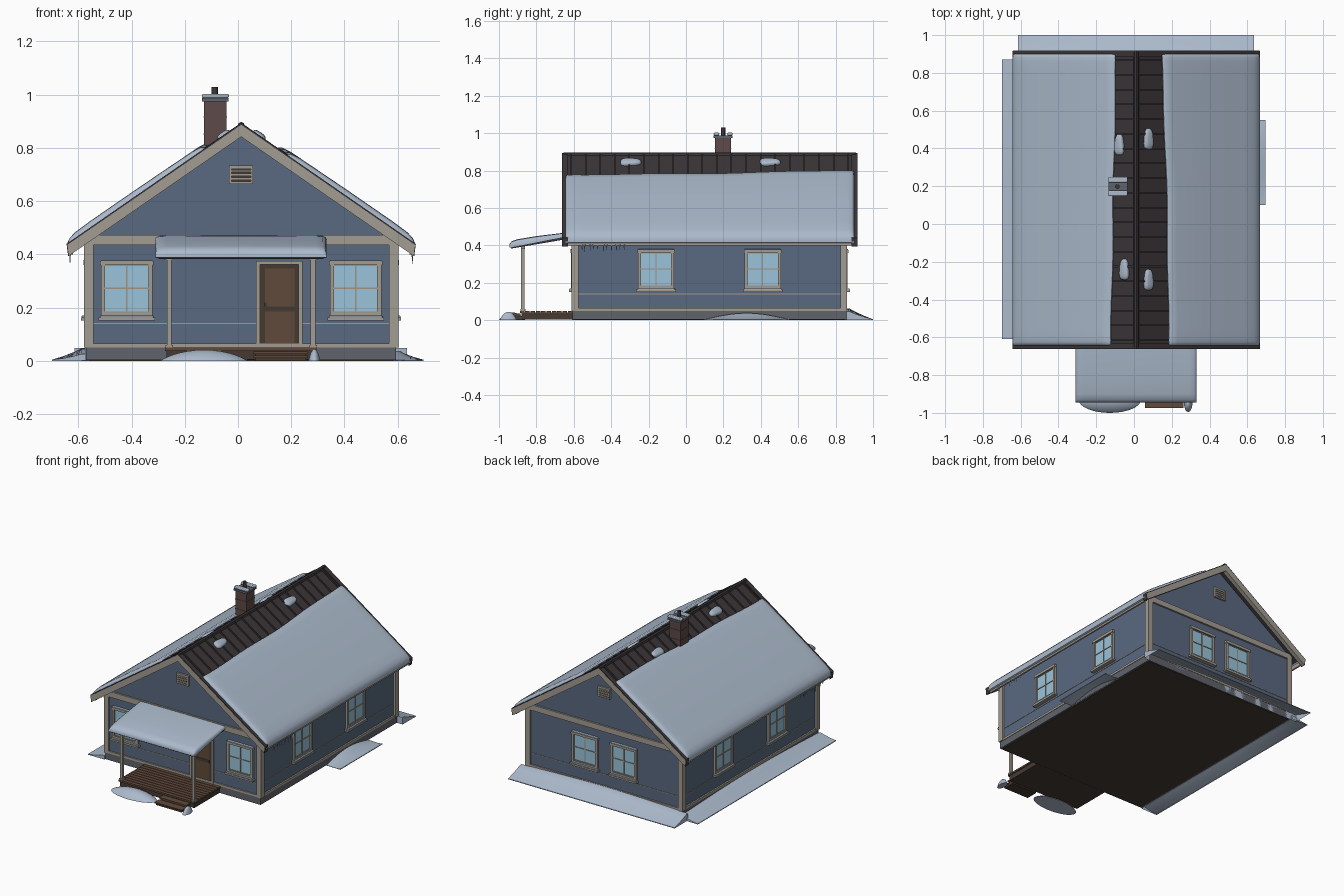
import bpy, bmesh, math, random
from mathutils import Vector, Matrix

if "Cube" in bpy.data.objects:
    bpy.data.objects.remove(bpy.data.objects["Cube"])

random.seed(4)
CX = 0.012                      # house axis sits slightly right of x = 0
Y0, Y1 = -0.6, 0.85             # wall ends
W = 0.575                       # half wall width


def mat(name, r, g, b):
    m = bpy.data.materials.new(name)
    m.diffuse_color = (r, g, b, 1)
    m.use_nodes = True
    m.node_tree.nodes["Principled BSDF"].inputs["Base Color"].default_value = m.diffuse_color
    return m


WALL = mat("blue_siding", 0.10, 0.14, 0.215)
TRIM = mat("beige_trim", 0.37, 0.34, 0.29)
SNOW = mat("snow", 0.41, 0.49, 0.60)
ROOF = mat("dark_metal", 0.045, 0.037, 0.04)
STONE = mat("foundation", 0.12, 0.125, 0.15)
WOOD = mat("brown_wood", 0.12, 0.068, 0.043)
DARK = mat("dark_wood", 0.06, 0.042, 0.032)
GLASS = mat("glass", 0.32, 0.55, 0.70)
BRICK = mat("brick", 0.11, 0.068, 0.065)


def roof_z(d):
    return 0.885 - 0.69 * abs(d)


def make(name, bm, m, smooth=None, bevel=0):
    bmesh.ops.recalc_face_normals(bm, faces=bm.faces)
    bmesh.ops.translate(bm, verts=bm.verts, vec=(CX, 0, 0))
    me = bpy.data.meshes.new(name)
    bm.to_mesh(me)
    bm.free()
    me.materials.append(m)
    ob = bpy.data.objects.new(name, me)
    bpy.context.collection.objects.link(ob)
    if bevel:
        b = ob.modifiers.new("bevel", 'BEVEL')
        b.width, b.segments = bevel, 2
    if smooth:
        bpy.ops.object.select_all(action='DESELECT')
        ob.select_set(True)
        bpy.context.view_layer.objects.active = ob
        bpy.ops.object.shade_smooth_by_angle(angle=math.radians(smooth))
    return ob


def loft(bm, rings, closed=True):
    vs = [[bm.verts.new(p) for p in r] for r in rings]
    n = len(vs[0])
    for a, b in zip(vs, vs[1:]):
        for i in range(n if closed else n - 1):
            bm.faces.new((a[i], a[(i + 1) % n], b[(i + 1) % n], b[i]))
    bm.faces.new(vs[0])
    bm.faces.new(vs[-1])


def prism(bm, pts, y0, y1):
    loft(bm, [[(x, y, z) for x, z in pts] for y in (y0, y1)])


def box(bm, x0, x1, y0, y1, z0, z1, M=None):
    pts = [[(x, y0, z0), (x, y1, z0), (x, y1, z1), (x, y0, z1)] for x in (x0, x1)]
    loft(bm, [[M @ Vector(p) if M else p for p in r] for r in pts])


def boxes(name, m, dims, **kw):
    bm = bmesh.new()
    for d in dims:
        box(bm, *d)
    return make(name, bm, m, **kw)


# Foundation, floor and gabled wall body
boxes("foundation", STONE, [(-.582, .582, -.607, .857, .004, .055)])
boxes("floor_underside", DARK, [(-.57, .57, -.6, .848, 0, .01)])
bm = bmesh.new()
prism(bm, [(-W, .05), (W, .05), (W, roof_z(W) - .015), (0, .87), (-W, roof_z(W) - .015)], Y0, Y1)
make("walls", bm, WALL)

# Corner boards, base boards, belts and gable friezes
bm = bmesh.new()
for s in (-1, 1):
    for ya, yb in ((-.612, -.575), (.825, .862)):
        box(bm, *sorted((s * .555, s * .59)), ya, yb, .05, .45)
    for z0, z1, t in ((.05, .065, .01), (.138, .142, .003)):
        box(bm, *sorted((s * .57, s * (W + t))), Y0, Y1, z0, z1)
for ya, yb in ((-.612, -.59), (.84, .862)):
    box(bm, -.59, .59, ya, yb, .435, .473)
    box(bm, -.56, .56, ya + .003, yb - .003, .05, .065)
    box(bm, -.56, .56, ya + .009, yb - .009, .138, .142)
make("wall_trim", bm, TRIM)

# Roof slab with standing seams, ridge cap and metal edge covers
bm = bmesh.new()
prism(bm, [(0, .885), (.65, roof_z(.65)), (.65, roof_z(.65) - .02), (0, .86),
           (-.65, roof_z(.65) - .02), (-.65, roof_z(.65))], -.65, .905)
for s in (-1, 1):
    for i in range(20):
        y = -.615 + i * .078
        prism(bm, [(0, .88), (s * .648, roof_z(.648) - .005), (s * .648, roof_z(.648) + .01), (0, .895)],
              y - .004, y + .004)
    for ya, yb in ((-.662, -.63), (.885, .917)):
        prism(bm, [(0, .886), (s * .652, .436), (s * .647, .395), (s * .65, .395), (s * .656, .44), (0, .894)], ya, yb)
prism(bm, [(-.014, .88), (-.01, .893), (0, .898), (.01, .893), (.014, .88)], -.655, .91)
make("roof", bm, ROOF)

# Barge boards and eave fascias
bm = bmesh.new()
for s in (-1, 1):
    for ya, yb in ((-.663, -.635), (.89, .918)):
        prism(bm, [(0, .887), (s * .653, .436), (s * .647, .395), (0, .842)], ya, yb)
    box(bm, *sorted((s * .632, s * .643)), -.64, .895, .4, .43)
make("barge_boards", bm, TRIM)

# Thick snow blankets on both roof slopes
for s, side in ((-1, "left"), (1, "right")):
    bm = bmesh.new()
    rings = []
    N = 28
    ys = [-.643, -.638, -.625] + [-.6 + 1.46 * i / N for i in range(N + 1)] + [.883, .895, .899]
    ks = [.35, .75, .93] + [1] * (N + 1) + [.93, .75, .35]
    for y, k in zip(ys, ks):
        t = (y + .64) / 1.54
        e = (.168 - .037 * t ** 2 if s > 0 else .132 - .026 * t) + .003 * math.sin(y * 9)
        prof = [(e, -.004), (e + .003, .012), (e + .018, .023), (e + .05, .029), (.4, .032),
                (.57, .032), (.625, .029), (.645, .021), (.655, .005), (.653, -.018), (.642, -.03), (.62, -.015)]
        rings.append([(s * d, y, roof_z(d) + h * (k if h > 0 else 1)) for d, h in prof])
    loft(bm, rings)
    make("roof_snow_" + side, bm, SNOW, smooth=50)


# Leftover snow clumps lying on the roof near the ridge
bm = bmesh.new()
for x, y in ((-.088, .42), (.063, .45), (-.062, -.24), (.063, -.295)):
    R = Matrix.Translation((x, y, roof_z(x))) @ Matrix.Rotation(math.copysign(math.atan(.69), x), 4, 'Y')
    for v in bmesh.ops.create_uvsphere(bm, u_segments=24, v_segments=12, radius=1)['verts']:
        c = Vector([math.copysign(abs(a) ** .65, a) for a in v.co])
        taper = 1 - .2 * c.y
        v.co = R @ Vector((c.x * .027 * taper, c.y * .056, c.z * .02))
make("ridge_snow_clumps", bm, SNOW, smooth=60)

# Low snow heaps before the porch
bm = bmesh.new()
for x, y, rx, ry, rz in ((-.14, -.93, .165, .07, .042), (.275, -.95, .022, .045, .045)):
    for v in bmesh.ops.create_uvsphere(bm, u_segments=32, v_segments=16, radius=1)['verts']:
        c = v.co
        v.co = Vector((x + c.x * rx, y + c.y * ry, max(c.z, 0) ** 1.7 * rz))
make("front_snow_heaps", bm, SNOW, smooth=60)


# Snow drifts against the walls, open underneath like settled snow
def drift(name, a0, a1, depth, height, place, low):
    bm = bmesh.new()
    rings = []
    for i in range(25):
        t = i / 24
        f = low + (1 - low) * math.sin(math.pi * t)
        prof = [(-.005, .001), (-.005, height * f), (.01, height * f), (depth * .3, height * f * .72),
                (depth * .65, height * f * .38), (depth, .005), (depth, 0)]
        rings.append([place(a0 + (a1 - a0) * t, o, z) for o, z in prof])
    loft(bm, rings, closed=False)
    ob = make(name, bm, SNOW, smooth=50)
    if sum(p.normal.z * p.area for p in ob.data.polygons) < 0:
        ob.data.flip_normals()


drift("back_drift", -.627, .622, .138, .064, lambda a, o, z: (a, .862 + o, z), .75)
drift("left_drift", -.61, .87, .12, .048, lambda a, o, z: (-.59 - o, a, z), .55)
drift("right_drift", .1, .55, .1, .038, lambda a, o, z: (.585 + o, a, z), .1)

# Windows on all four walls
frames, panes, bars, sill_snow = (bmesh.new() for _ in range(4))
spots = [(0, s * .43, Y0) for s in (-1, 1)] + [(math.pi, s * .145, Y1) for s in (-1, 1)]
spots += [(s * math.pi / 2, s * W, y) for s in (-1, 1) for y in (-.16, .41)]
for ang, x, y in spots:
    M = Matrix.Translation((x, y, 0)) @ Matrix.Rotation(ang, 4, 'Z')
    for s in (-1, 1):
        box(frames, *sorted((s * .081, s * .097)), -.014, .005, .165, .375, M)
    box(frames, -.1, .1, -.018, .005, .36, .375, M)
    box(frames, -.097, .097, -.014, .005, .165, .182, M)
    box(frames, -.106, .106, -.026, .005, .152, .163, M)
    box(panes, -.083, .083, -.005, .004, .178, .363, M)
    box(bars, -.003, .003, -.009, .004, .178, .363, M)
    for z in (.18, .27, .357):
        box(bars, -.083, .083, -.009, .004, z, z + .006, M)
    box(sill_snow, -.1, .1, -.024, .003, .163, .17, M)
    box(sill_snow, -.097, .097, -.017, .003, .375, .38, M)
make("window_frames", frames, TRIM)
make("window_panes", panes, GLASS)
make("window_bars", bars, mat("window_bar", .35, .3, .24))
make("window_snow", sill_snow, SNOW, bevel=.002)

# Gable vents, front and back
vent, slots = bmesh.new(), bmesh.new()
for ang, y in ((0, Y0), (math.pi, Y1)):
    M = Matrix.Translation((0, y, 0)) @ Matrix.Rotation(ang, 4, 'Z')
    box(slots, -.04, .04, -.005, .004, .67, .73, M)
    for s in (-1, 1):
        box(vent, *sorted((s * .036, s * .045)), -.014, .004, .665, .735, M)
    for z0, z1 in ((.665, .674), (.679, .689), (.694, .704), (.709, .718), (.722, .735)):
        box(vent, -.038, .038, -.012, .004, z0, z1, M)
make("vent_louvers", vent, TRIM)
make("vent_backs", slots, DARK)

# Front door
boxes("door_trim", TRIM, [(.055, .07, -.613, -.595, .05, .375), (.215, .23, -.613, -.595, .05, .375),
                          (.055, .23, -.614, -.595, .363, .375)])
boxes("door_frame", DARK, [(.07, .215, -.606, -.595, .05, .363), (.09, .2, -.611, -.602, .185, .205),
                           (.088, .096, -.614, -.602, .205, .22)])
boxes("door_panels", WOOD, [(.09, .2, -.609, -.6, .068, .185), (.09, .2, -.609, -.6, .205, .347)])

# Porch deck, steps, posts and front beam
boxes("deck_boards", WOOD, [(-.287, .283, -.888 + i * .0285, -.864 + i * .0285, .038, .05) for i in range(10)])
boxes("deck_frame", DARK, [(-.28, .276, -.88, -.6, .005, .04)])
boxes("step_treads", WOOD, [(.045, .25, -.975, -.925, .012, .02), (.045, .25, -.928, -.885, .027, .035)])
boxes("step_risers", DARK, [(.052, .243, -.968, -.885, 0, .012), (.052, .243, -.922, -.885, .01, .027)])
bm = bmesh.new()
for s in (-1, 1):
    x = s * .27
    box(bm, x - .009, x + .009, -.881, -.863, .05, .39)
    box(bm, x - .014, x + .014, -.886, -.858, .05, .06)
box(bm, -.288, .288, -.882, -.862, .38, .4)
make("porch_posts", bm, TRIM)

# Porch roof and its snow
bm = bmesh.new()
loft(bm, [[(x, -.935, .383), (x, -.6, .44), (x, -.6, .455), (x, -.935, .398)] for x in (-.31, .31)])
make("porch_roof", bm, ROOF)
bm = bmesh.new()
rings = []
for x, k in ((-.322, .3), (-.319, .7), (-.307, .93), (-.28, 1), (0, 1.04), (.28, 1), (.307, .93), (.317, .7), (.32, .3)):
    prof = [(-.602, 0), (-.602, .018), (-.64, .022), (-.8, .029), (-.9, .029), (-.932, .024),
            (-.945, .01), (-.944, -.006), (-.935, -.01)]
    rings.append([(x, y, .397 + (y + .935) * .167 + h * (k if h > 0 else 1)) for y, h in prof])
loft(bm, rings)
make("porch_snow", bm, SNOW, smooth=50)

# Chimney with cap, flue and snow strips
boxes("chimney", BRICK, [(-.139, -.055, .155, .24, .76, .98), (-.141, -.053, .153, .242, .85, .854),
                         (-.141, -.053, .153, .242, .915, .919)])
boxes("chimney_cap", STONE, [(-.147, -.047, .147, .248, .975, .988)])
boxes("chimney_snow", SNOW, [(-.148, -.046, .148, .178, .988, 1.003), (-.148, -.046, .22, .249, .988, 1.003)],
      bevel=.005, smooth=40)
bm = bmesh.new()
bmesh.ops.create_cone(bm, cap_ends=True, segments=12, radius1=.012, radius2=.012, depth=.05,
                      matrix=Matrix.Translation((-.1, .198, 1.005)))
make("flue", bm, ROOF, smooth=40)

# Icicles hanging from the eaves
bm = bmesh.new()
for s in (-1, 1):
    for i in range(11):
        L = random.uniform(.015, .045)
        y = -.56 + i * .023 + random.uniform(-.006, .006)
        bmesh.ops.create_cone(bm, cap_ends=True, segments=6, radius1=.0005, radius2=.004, depth=L,
                              matrix=Matrix.Translation((s * .643, y, .406 - L / 2)))
make("icicles", bm, SNOW, smooth=60)
